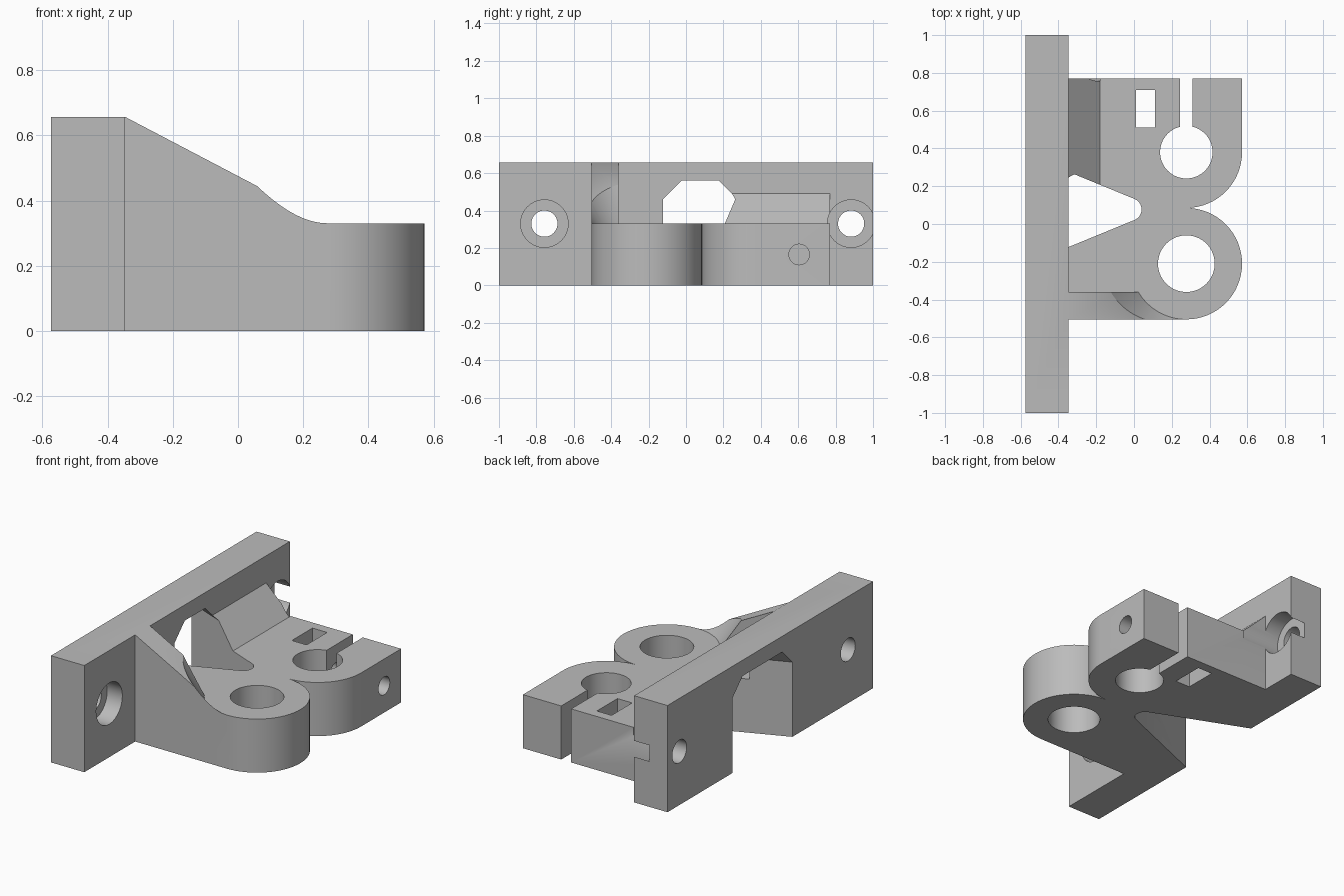
import bpy, bmesh, math
from mathutils import Vector

if "Cube" in bpy.data.objects:
    bpy.data.objects.remove(bpy.data.objects["Cube"], do_unlink=True)

grey = bpy.data.materials.new("light_grey")
grey.use_nodes = True
grey.diffuse_color = (0.5, 0.5, 0.5, 1)
grey.node_tree.nodes["Principled BSDF"].inputs["Base Color"].default_value = (0.5, 0.5, 0.5, 1)


def finish(name, bm):
    bmesh.ops.recalc_face_normals(bm, faces=bm.faces)
    mesh = bpy.data.meshes.new(name)
    bm.to_mesh(mesh)
    bm.free()
    mesh.materials.append(grey)
    ob = bpy.data.objects.new(name, mesh)
    bpy.context.collection.objects.link(ob)
    return ob


def prism(name, outline, axis, lo, hi):
    """Extrude a 2D outline (the remaining axes in xyz order) along one axis."""
    def place(p, d):
        c = list(p)
        c.insert(axis, d)
        return Vector(c)
    bm = bmesh.new()
    face = bm.faces.new([bm.verts.new(place(p, lo)) for p in outline])
    new = bmesh.ops.extrude_face_region(bm, geom=[face])["geom"]
    move = place((0, 0), hi - lo)
    bmesh.ops.translate(bm, vec=move, verts=[v for v in new if isinstance(v, bmesh.types.BMVert)])
    return finish(name, bm)


def box(name, x, y, z):
    return prism(name, [(x[0], y[0]), (x[1], y[0]), (x[1], y[1]), (x[0], y[1])], 2, *z)


def arc(cx, cy, r, start, end, n):
    return [(cx + r * math.cos(math.radians(start + (end - start) * i / n)),
             cy + r * math.sin(math.radians(start + (end - start) * i / n))) for i in range(n + 1)]


def cylinder(name, centre, r, axis, lo, hi):
    return prism(name, arc(*centre, r, 0, 360, 64)[:-1], axis, lo, hi)


def combine(target, other, operation):
    mod = target.modifiers.new(operation.lower(), 'BOOLEAN')
    mod.operation, mod.solver, mod.object = operation, 'EXACT', other
    bpy.context.view_layer.objects.active = target
    bpy.ops.object.modifier_apply(modifier=mod.name)
    bpy.data.objects.remove(other, do_unlink=True)


H, T = 0.33, 0.657            # body height, plate height
FACE, IN = -0.347, -0.45      # plate front face, overlap depth
BX, R = 0.277, 0.295          # boss centre line and outer radius
Y1, Y2 = -0.21, 0.38          # boss centres

# Mounting plate
bracket = box("mounting_bracket", (-0.574, FACE), (-1, 1), (0, T))

# Twin-boss body
outline = ([(IN, Y1 - R)] + arc(BX, Y1, R, -90, 90, 32)
           + arc(BX, Y2, R, -90, 0, 16)[1:] + [(BX + R, 0.77), (IN, 0.77)])
body = prism("boss_body", outline, 2, 0, H)

# Long ramp joining body and plate
ramp = prism("ramp", [(IN, 0.1), (IN, 0.49), (FACE, 0.49), (-0.18, H), (-0.18, 0.1)], 1, 0.0, 0.77)

# Side rib with conical clearance round the boss
rib = prism("side_rib", [(IN, 0.1), (IN, 0.6), (FACE, T), (BX, H), (BX, 0.1)], 1, Y1 - R, -0.36)
bm = bmesh.new()
low, high, flare = 0.25, 0.75, 0.63
bmesh.ops.create_cone(bm, cap_ends=True, segments=96, depth=high - low,
                      radius1=R + flare * (low - H), radius2=R + flare * (high - H))
bmesh.ops.translate(bm, vec=(BX, Y1, (low + high) / 2), verts=bm.verts)
combine(rib, finish("rib_clearance", bm), 'DIFFERENCE')

for part in (body, ramp, rib):
    combine(bracket, part, 'UNION')

# Tapered opening through plate and body, chamfered at its ceiling
VY, back, half = 0.077, -0.6, 0.303
ring = [(back, VY - half)] + arc(-0.02, VY, 0.06, -68, 68, 16) + [(back, VY + half)]
bm = bmesh.new()
for x, y in ring:
    for z in (-0.1, 0.46):
        bm.verts.new((x, y, z))
for x, y in ((back, VY - half + 0.1), (back, VY + half - 0.1), (-0.105, VY)):
    bm.verts.new((x, y, 0.56))
bmesh.ops.convex_hull(bm, input=bm.verts)
cutters = [finish("tapered_opening", bm)]

# Boss bores, clamp slot, nut pocket and clamp screw hole
cutters += [
    cylinder("plain_bore", (BX, Y1), 0.15, 2, -0.1, 0.5),
    cylinder("clamp_bore", (BX, Y2), 0.139, 2, -0.1, 0.5),
    box("clamp_slot", (0.243, 0.311), (Y2, 0.9), (-0.1, 0.5)),
    box("nut_pocket", (0.01, 0.11), (0.51, 0.71), (-0.1, 0.5)),
    cylinder("clamp_screw_hole", (0.605, 0.165), 0.055, 0, 0.06, 0.7),
]

# Counterbored plate holes
for y in (-0.757, 0.883):
    cutters.append(cylinder("plate_hole", (y, H), 0.07, 0, -0.7, -0.3))
    cutters.append(cylinder("counterbore", (y, H), 0.127, 0, IN, -0.18))

for cutter in cutters:
    combine(bracket, cutter, 'DIFFERENCE')

bpy.ops.object.select_all(action='DESELECT')
bracket.select_set(True)
bpy.context.view_layer.objects.active = bracket
bpy.ops.object.shade_smooth_by_angle(angle=math.radians(30))
